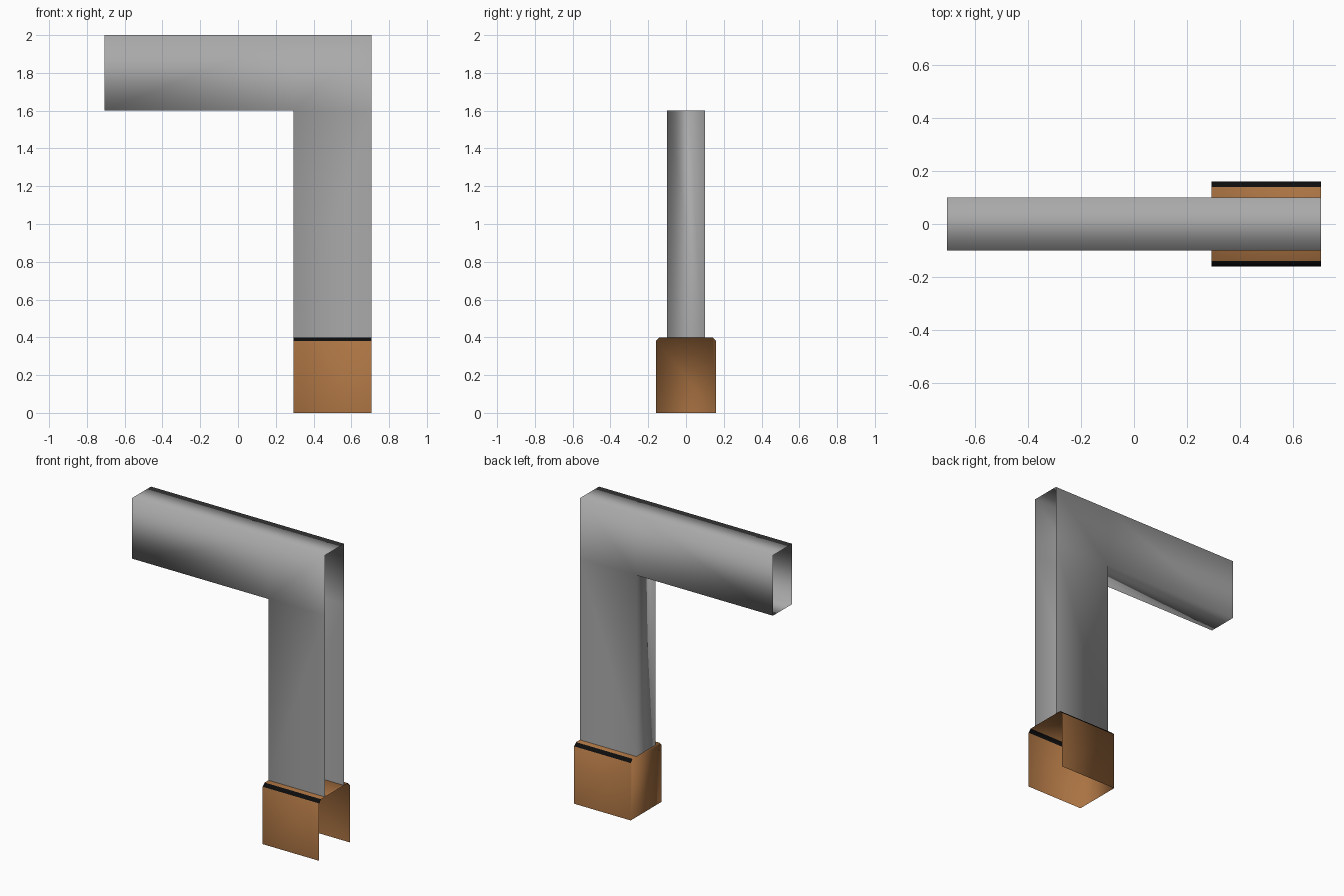
import bpy, bmesh

if "Cube" in bpy.data.objects:
    bpy.data.objects.remove(bpy.data.objects["Cube"])

X0, XL, X1 = -0.707, 0.293, 0.707   # arm end, inner side of leg, open outer side
Z0, ZA, Z1 = 0.40, 1.60, 2.00       # sleeve top, arm underside, arm top
D = 0.10                            # half depth of the grey tube


def material(name, rgb):
    m = bpy.data.materials.new(name)
    m.diffuse_color = (*rgb, 1)
    m.use_nodes = True
    m.node_tree.nodes["Principled BSDF"].inputs["Base Color"].default_value = m.diffuse_color
    return m


grey = material("grey metal", (0.40, 0.40, 0.40))
brown = material("copper brown", (0.40, 0.17, 0.055))
black = material("black trim", (0.004, 0.004, 0.004))


def make(name, polys, mats, rule=None):
    """Weld polygons into one smooth open shell."""
    bm = bmesh.new()
    for p in polys:
        bm.faces.new([bm.verts.new(co) for co in p])
    bmesh.ops.remove_doubles(bm, verts=bm.verts, dist=1e-4)
    bmesh.ops.recalc_face_normals(bm, faces=bm.faces)
    for f in bm.faces:
        f.smooth = True
        if rule:
            f.material_index = rule(f)
    me = bpy.data.meshes.new(name)
    bm.to_mesh(me)
    bm.free()
    for m in mats:
        me.materials.append(m)
    ob = bpy.data.objects.new(name, me)
    bpy.context.collection.objects.link(ob)
    return ob


def strip(a, b):
    """Wall spanning the depth between two (x, z) points."""
    return [(a[0], -D, a[1]), (b[0], -D, b[1]), (b[0], D, b[1]), (a[0], D, a[1])]


# Bent tube: open at the arm end and along the outer side
polys = []
for y in (-D, D):
    for xa, xb, za, zb in ((X0, XL, ZA, Z1), (XL, X1, ZA, Z1), (XL, X1, Z0, ZA)):
        polys.append([(xa, y, za), (xb, y, za), (xb, y, zb), (xa, y, zb)])
polys += [strip((X0, Z1), (XL, Z1)), strip((XL, Z1), (X1, Z1)),
          strip((X0, ZA), (XL, ZA)), strip((XL, ZA), (XL, Z0))]
make("bent_tube", polys, [grey])

# Sleeve at the foot: chamfered top, open below and on the outer side
prof = [(-0.16, 0), (-0.16, 0.38), (-0.14, 0.40), (0.14, 0.40), (0.16, 0.38), (0.16, 0)]
polys = [[(XL, *a), (X1, *a), (X1, *b), (XL, *b)] for a, b in zip(prof, prof[1:])]
polys.append([(XL, *p) for p in prof])
# Black trim on the sloping chamfers
make("foot_sleeve", polys, [brown, black],
     lambda f: int(abs(f.normal.z) > 0.3 and abs(f.normal.y) > 0.3))
